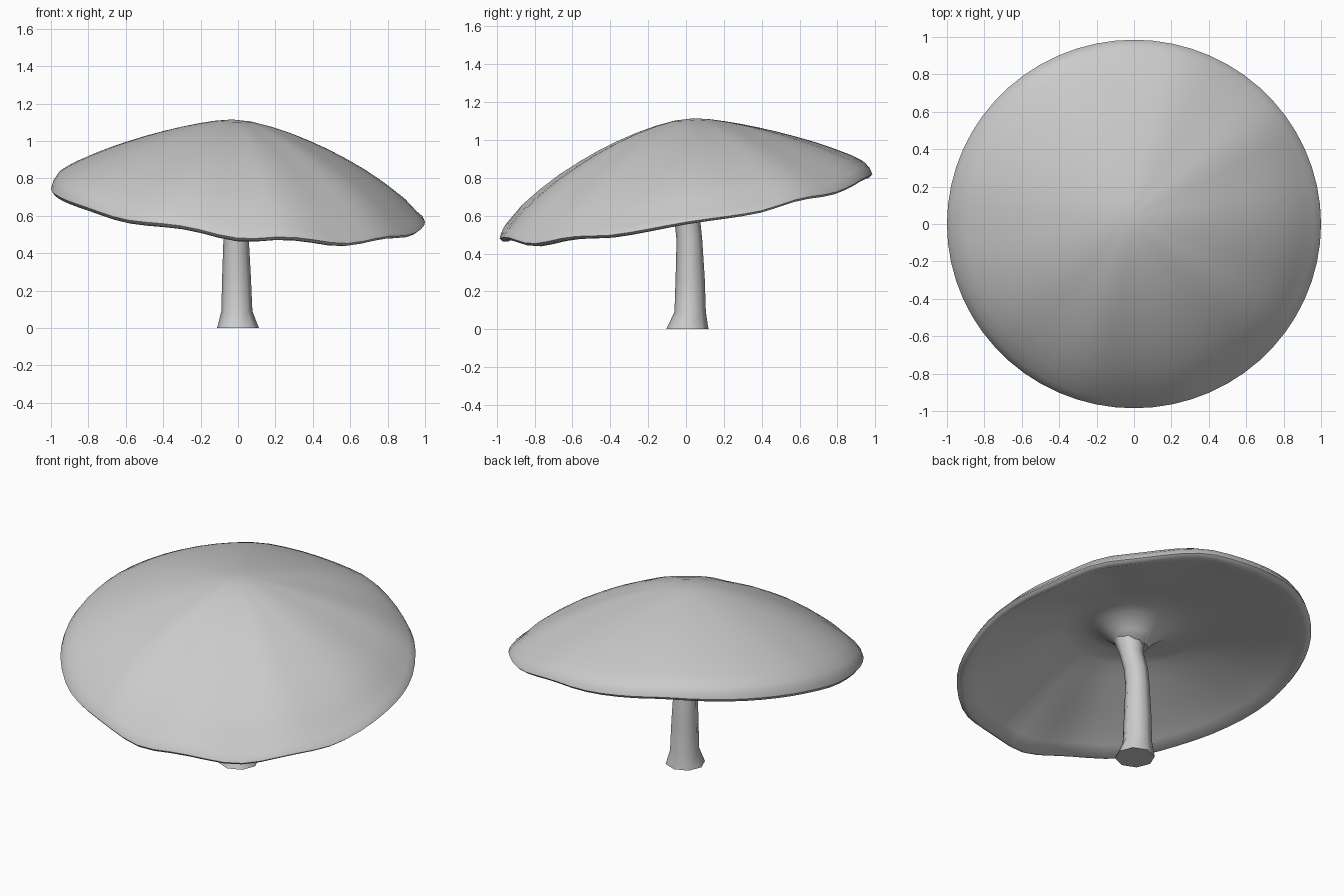
import bpy, bmesh
from math import sin, cos, pi, radians
from mathutils import Vector

if "Cube" in bpy.data.objects:
    bpy.data.objects.remove(bpy.data.objects["Cube"])

# Height of the wavy cap rim: (azimuth in degrees, z)
RIM = [(0, .555), (24, .61), (37, .68), (53, .705), (74, .79), (90, .80), (118, .84),
       (135, .82), (153, .79), (171, .75), (180, .72), (197, .68), (216, .625),
       (233, .555), (253, .53), (270, .455), (286, .475), (305, .43), (323, .48),
       (336, .48), (348, .515), (360, .555)]
APEX = Vector((-.03, .04, 1.115))
SEG = 60


def lerp_table(table, t):
    for (a, za), (b, zb) in zip(table, table[1:]):
        if t <= b:
            return za + (zb - za) * (t - a) / (b - a)
    return table[-1][1]


def rim_z(deg):
    return sum(lerp_table(RIM, (deg + d) % 360) for d in (-4, 0, 4)) / 3


def loft(name, rings, tip_first=None, tip_last=None):
    """Skin a list of closed rings; close the ends with a point or an n-gon."""
    bm = bmesh.new()
    vr = [[bm.verts.new(p) for p in r] for r in rings]
    n = len(vr[0])
    for a, b in zip(vr, vr[1:]):
        for i in range(n):
            j = (i + 1) % n
            bm.faces.new((a[i], a[j], b[j], b[i]))
    for ring, tip in ((vr[0], tip_first), (vr[-1], tip_last)):
        if tip is None:
            bm.faces.new(ring)
        else:
            v = bm.verts.new(tip)
            for i in range(n):
                bm.faces.new((v, ring[i], ring[(i + 1) % n]))
    bmesh.ops.recalc_face_normals(bm, faces=bm.faces)
    me = bpy.data.meshes.new(name)
    bm.to_mesh(me)
    bm.free()
    ob = bpy.data.objects.new(name, me)
    bpy.context.collection.objects.link(ob)
    bpy.ops.object.select_all(action='DESELECT')
    ob.select_set(True)
    bpy.context.view_layer.objects.active = ob
    bpy.ops.object.shade_smooth_by_angle(angle=radians(50))
    return ob


# Cap: dome on top, rounded lip, hollow underside with a hub round the stem
TOP = [(.1, .975), (.2, .92), (.3, .85), (.4, .765), (.5, .67), (.6, .56),
       (.7, .44), (.8, .30), (.9, .14), (.965, 0)]
LIP = [(.99, .6), (1.0, .25), (.985, .03), (.96, 0)]
UNDER = [(.9, .13), (.8, .31), (.7, .47), (.6, .62), (.5, .77), (.4, .91), (.3, 1)]
HUB = [(.2, .85), (.12, .79), (.08, .74)]


def ring(fn, r, v):
    pts = []
    for i in range(SEG):
        a = 2 * pi * i / SEG
        zb = rim_z(360 * i / SEG)
        off = .07 - .02 * cos(a)          # lip thickness
        shift = (1 - r) * (1 - r)
        pts.append((r * cos(a) + APEX.x * shift,
                    .985 * r * sin(a) + APEX.y * shift * (1 if fn == 'top' else -1),
                    {'top': zb + off + (APEX.z - zb - off) * v,
                     'lip': zb + off * v,
                     'under': zb + (.87 - zb) * v,
                     'hub': v}[fn]))
    return pts


rings = [ring(fn, r, v) for fn, prof in (('top', TOP), ('lip', LIP),
                                         ('under', UNDER), ('hub', HUB)) for r, v in prof]
loft("cap", rings, tip_first=APEX, tip_last=(-.02, -.03, .74))

# Stem: slightly leaning, flared foot, bending forward under the cap
STEM = [(0, .007, 0, .112), (-.006, .022, .09, .083), (-.008, .022, .27, .077),
        (-.01, .018, .47, .068), (-.008, .008, .57, .068), (0, -.02, .68, .068),
        (0, -.04, .77, .085)]
loft("stem", [[(x + r * cos(2 * pi * i / 8), y + r * sin(2 * pi * i / 8), z)
               for i in range(8)] for x, y, z, r in STEM])
